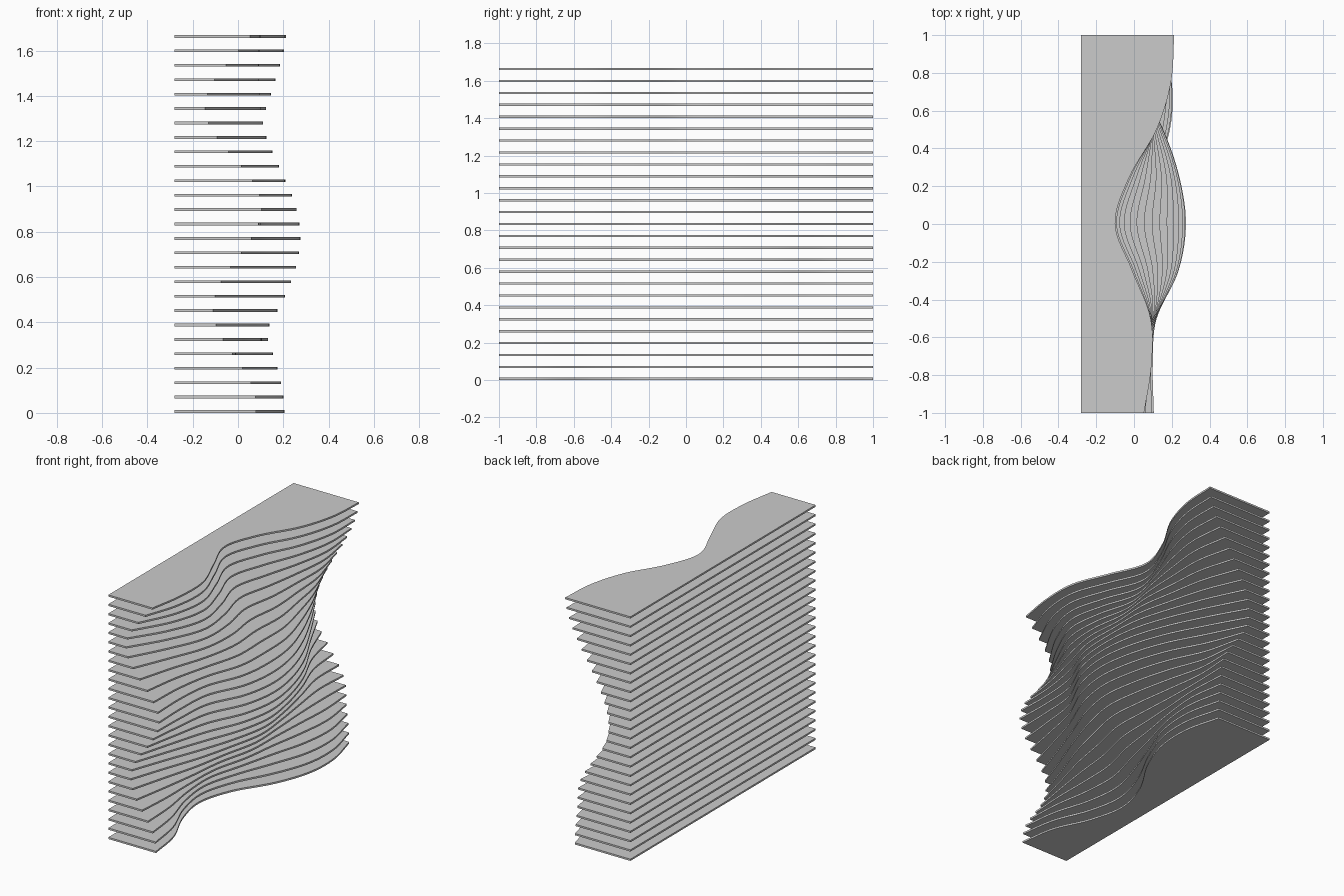
import bpy, bmesh, math

if "Cube" in bpy.data.objects:
    bpy.data.objects.remove(bpy.data.objects["Cube"])

COUNT, PITCH, THICK, BACK, STEPS = 27, 0.0637, 0.012, -0.28, 64

# Wave columns spaced 0.25 along y; each lists (height, edge x) peaks and valleys
COLUMNS = [
    [(.03, .08), (.455, -.11), (.9, .105), (1.345, -.145), (1.79, .105)],
    [(0, .04), (.4, -.03), (.87, .1), (1.3, 0), (1.7, .095)],
    [(-.05, -.07), (.75, .12), (1.7, .088)],
    [(-.1, -.13), (.77, .235), (1.72, -.01)],
    [(-.1, -.06), (.77, .275), (1.68, -.1)],
    [(0, .1), (.17, .085), (.77, .24), (1.7, -.025)],
    [(0, .19), (.38, .115), (.75, .155), (1.28, .1), (1.7, .12)],
    [(0, .2), (.75, .025), (.9, .025), (1.7, .197)],
    [(0, .14), (.35, .118), (.85, -.115), (1.7, .215)],
]


def column_x(knots, z):
    """Cosine blend between neighbouring peaks and valleys."""
    if z <= knots[0][0]:
        return knots[0][1]
    for (z0, x0), (z1, x1) in zip(knots, knots[1:]):
        if z <= z1:
            return x0 + (x1 - x0) * (1 - math.cos(math.pi * (z - z0) / (z1 - z0))) / 2
    return knots[-1][1]


def edge_curve(z):
    """Smooth wavy edge of one sheet, from y = -1 to y = 1."""
    p = [column_x(c, z) for c in COLUMNS]
    p = [2 * p[0] - p[1]] + p + [2 * p[-1] - p[-2]]
    points = []
    for i in range(STEPS + 1):
        s = i / STEPS * (len(COLUMNS) - 1)
        k = min(int(s), len(COLUMNS) - 2)
        t = s - k
        a, b, c, d = p[k:k + 4]
        x = b + 0.5 * t * (c - a + t * (2*a - 5*b + 4*c - d + t * (3*(b - c) + d - a)))
        points.append((x, -1 + 2 * i / STEPS))
    return points


def make_sheet(index):
    z = index * PITCH
    outline = edge_curve(z) + [(BACK, 1), (BACK, -1)]
    bm = bmesh.new()
    face = bm.faces.new([bm.verts.new((x, y, z)) for x, y in outline])
    ext = bmesh.ops.extrude_face_region(bm, geom=[face])
    top = [v for v in ext["geom"] if isinstance(v, bmesh.types.BMVert)]
    bmesh.ops.translate(bm, verts=top, vec=(0, 0, THICK))
    bmesh.ops.recalc_face_normals(bm, faces=bm.faces)
    name = f"wavy_sheet_{index + 1:02d}"
    mesh = bpy.data.meshes.new(name)
    bm.to_mesh(mesh)
    bm.free()
    obj = bpy.data.objects.new(name, mesh)
    bpy.context.collection.objects.link(obj)
    obj.select_set(True)
    bpy.context.view_layer.objects.active = obj


# Stack of evenly spaced horizontal sheets
for n in range(COUNT):
    make_sheet(n)
bpy.ops.object.shade_smooth_by_angle(angle=math.radians(30))
